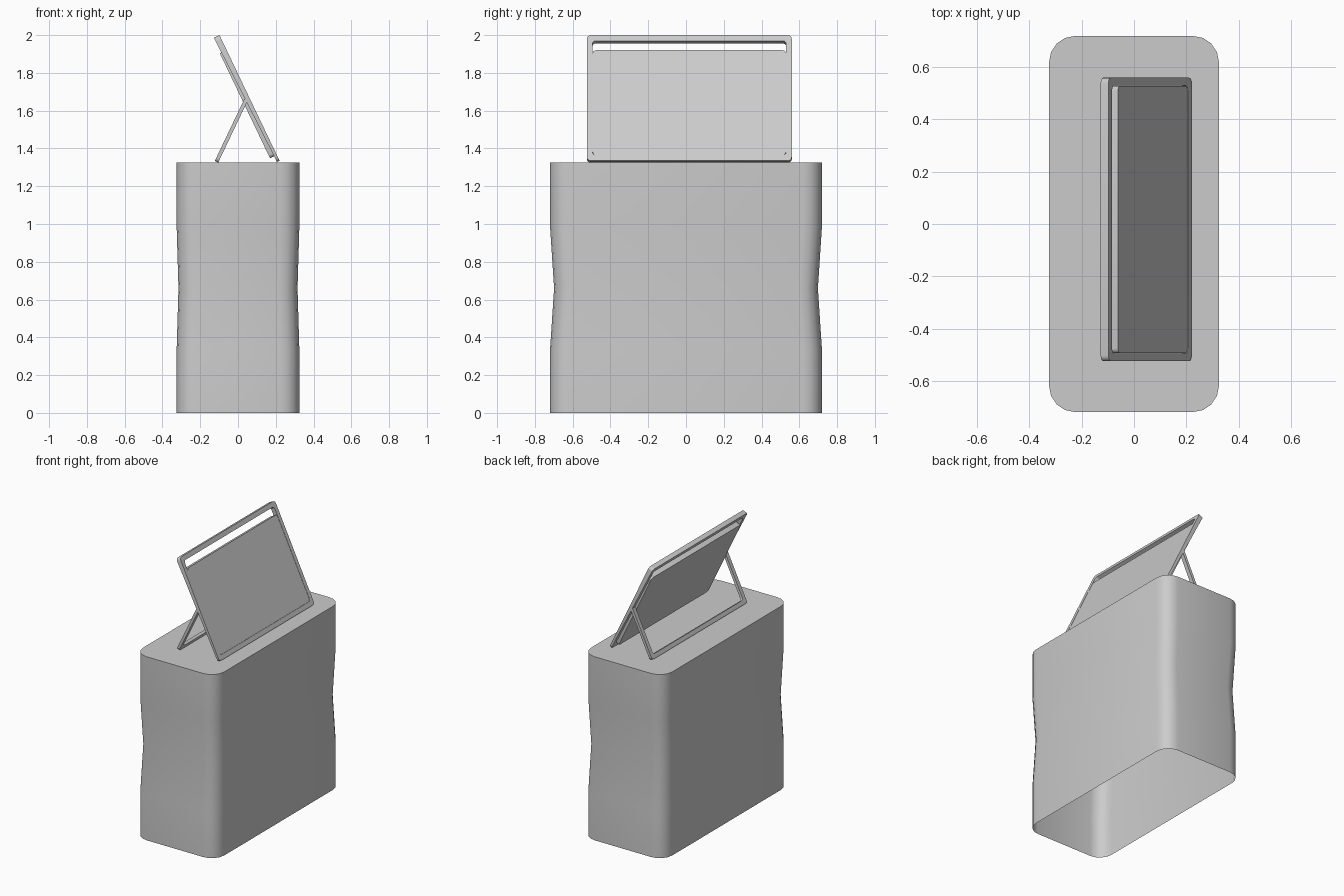
import bpy, bmesh, math
from mathutils import Vector

if "Cube" in bpy.data.objects:
    bpy.data.objects.remove(bpy.data.objects["Cube"])


def rounded(a0, a1, b0, b1, r, seg=4):
    """Counter-clockwise rounded rectangle as (a, b) pairs."""
    pts = []
    corners = [(a1 - r, b1 - r), (a0 + r, b1 - r), (a0 + r, b0 + r), (a1 - r, b0 + r)]
    for k, (ca, cb) in enumerate(corners):
        for i in range(seg + 1):
            t = math.pi / 2 * (k + i / seg)
            pts.append((ca + r * math.cos(t), cb + r * math.sin(t)))
    return pts


def bridge(bm, a, b):
    n = len(a)
    for i in range(n):
        bm.faces.new((a[i], a[(i + 1) % n], b[(i + 1) % n], b[i]))


def finish(bm, name):
    bmesh.ops.recalc_face_normals(bm, faces=bm.faces)
    me = bpy.data.meshes.new(name)
    bm.to_mesh(me)
    bm.free()
    ob = bpy.data.objects.new(name, me)
    bpy.context.collection.objects.link(ob)
    bpy.ops.object.select_all(action='DESELECT')
    ob.select_set(True)
    bpy.context.view_layer.objects.active = ob
    bpy.ops.object.shade_smooth_by_angle(angle=math.radians(35))
    return ob


def slab(name, origin, up, outline, front, back, hole=None):
    """Leaning slab: outline is (y, distance along up); front/back give depth at that distance."""
    o, d = Vector(origin), Vector(up).normalized()
    n = Vector((d.z, 0, -d.x))
    bm = bmesh.new()

    def ring(pts, depth):
        return [bm.verts.new(o + d * v + Vector((0, y, 0)) - n * depth(v)) for y, v in pts]

    f, b = ring(outline, front), ring(outline, back)
    bridge(bm, f, b)
    if hole:
        hf, hb = ring(hole, front), ring(hole, back)
        bridge(bm, hf, hb)
        bridge(bm, f, hf)
        bridge(bm, b, hb)
    else:
        bm.faces.new(f)
        bm.faces.new(b)
    return finish(bm, name)


# Pedestal: open-bottomed shell with a slight waist
bm = bmesh.new()
rings = []
for z, s in [(0, 1), (0.33, 1), (0.66, 0.97), (0.99, 1), (1.325, 1)]:
    rings.append([bm.verts.new((x * s, y * s, z))
                  for x, y in rounded(-0.325, 0.325, -0.72, 0.72, 0.1)])
for lo, hi in zip(rings, rings[1:]):
    bridge(bm, lo, hi)
bm.faces.new(rings[-1])
finish(bm, "pedestal")

# Leaning screen frame, thinner towards the bottom
Y0, Y1, L = -0.525, 0.56, 0.737
base, lean = (0.22, 0, 1.335), (-0.318, 0, 0.665)
slab("screen_frame", base, lean, rounded(Y0, Y1, 0, L, 0.022),
     lambda v: 0, lambda v: 0.015 + 0.018 * v / L,
     rounded(Y0 + 0.03, Y1 - 0.03, 0.033, L - 0.033, 0.018))

# Screen panel filling the frame below the handle slot
slab("screen_panel", base, lean, rounded(Y0 + 0.031, Y1 - 0.031, 0.034, 0.649, 0.018),
     lambda v: 0.001, lambda v: 0.04)

# U-shaped rear stand: two side legs joined by a foot bar
H, w, r = 0.365, 0.03, 0.02
full = rounded(Y0, Y1, 0, H, r)
arc_l, arc_r = full[10:15], full[15:20]
inner = rounded(Y0 + w, Y1 - w, w, H, r)
u_shape = ([(Y0, H)] + arc_l + arc_r + [(Y1, H), (Y1 - w, H)]
           + inner[15:20][::-1] + inner[10:15][::-1] + [(Y0 + w, H)])
slab("rear_stand", (-0.105, 0, 1.325), (0.155, 0, 0.325), u_shape,
     lambda v: 0, lambda v: 0.02)
